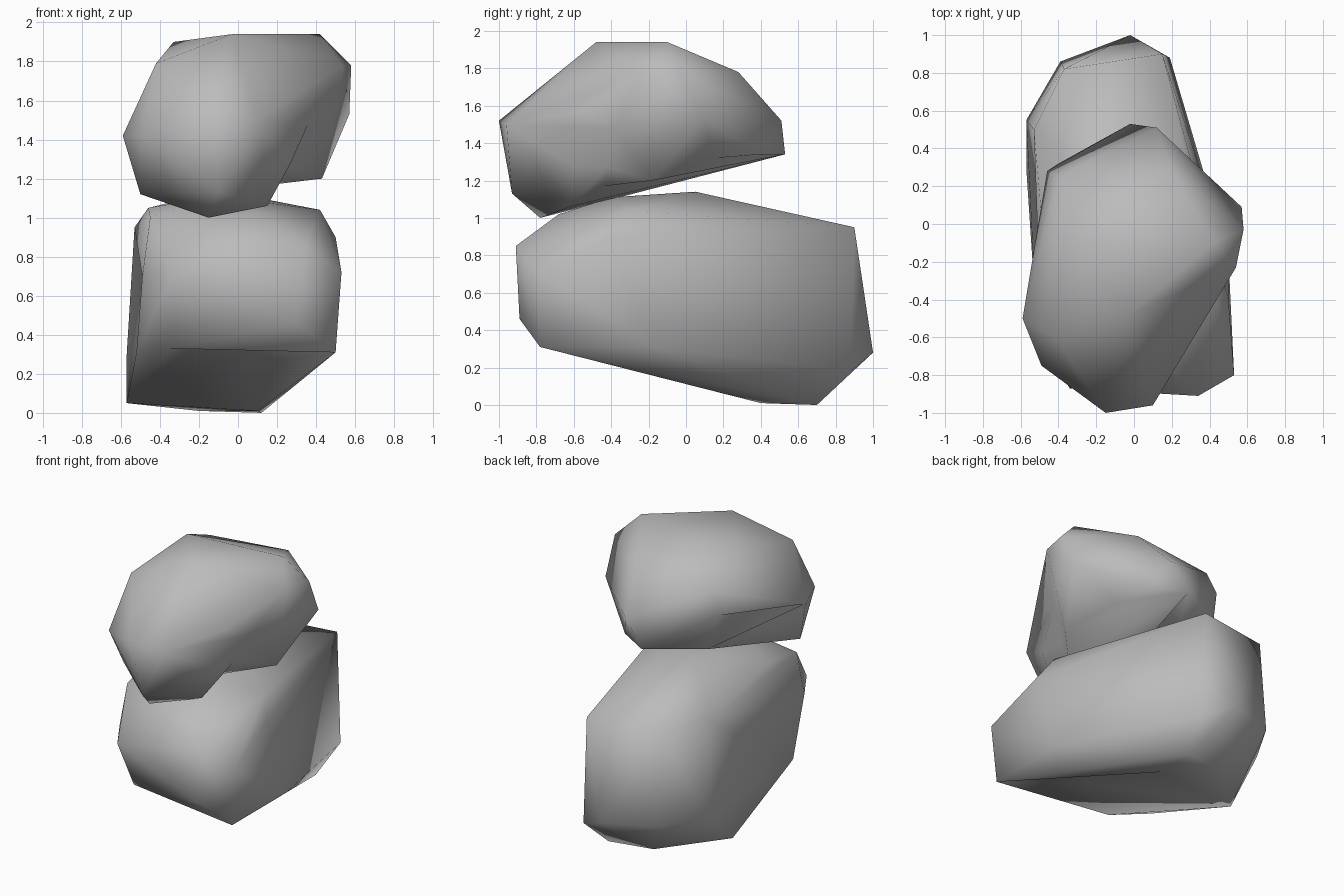
import bpy
import bmesh
from mathutils import Vector

default = bpy.data.objects.get("Cube")
if default:
    bpy.data.objects.remove(default, do_unlink=True)

# Plain stone colour
stone = bpy.data.materials.new("stone_grey")
stone.use_nodes = True
grey = (0.5, 0.5, 0.5, 1)
stone.diffuse_color = grey
stone.node_tree.nodes["Principled BSDF"].inputs["Base Color"].default_value = grey


def press_dent(bm, spot, target):
    """Split the hull edge closest to the spot and pull it to the target."""
    spot = Vector(spot)

    def distance(edge):
        a, b = (v.co for v in edge.verts)
        t = (spot - a).dot(b - a) / (b - a).length_squared
        return (a.lerp(b, min(max(t, 0.15), 0.85)) - spot).length

    edge = min(bm.edges, key=distance)
    result = bmesh.ops.subdivide_edges(bm, edges=[edge], cuts=1)
    for item in result["geom_inner"]:
        if isinstance(item, bmesh.types.BMVert):
            item.co = target


def boulder(name, corners, dents):
    """Wrap a chiselled stone around its corners and press in the hollows."""
    bm = bmesh.new()
    for corner in corners:
        bm.verts.new(corner)
    bmesh.ops.convex_hull(bm, input=list(bm.verts))
    loose = [v for v in bm.verts if not v.link_faces]
    bmesh.ops.delete(bm, geom=loose, context="VERTS")
    bmesh.ops.triangulate(bm, faces=list(bm.faces))
    for spot, target in dents:
        press_dent(bm, spot, target)
    bmesh.ops.recalc_face_normals(bm, faces=list(bm.faces))
    for face in bm.faces:
        face.smooth = True
    mesh = bpy.data.meshes.new(name)
    bm.to_mesh(mesh)
    bm.free()
    mesh.materials.append(stone)
    obj = bpy.data.objects.new(name, mesh)
    bpy.context.collection.objects.link(obj)
    return obj


# Lower stone: long block with an undercut front
boulder("lower_boulder", [
    # underside
    (-.57, .29, .05), (-.2, .65, .01), (.12, .7, 0), (.1, .4, .01),
    (.5, -.78, .31), (.5, -.17, .31), (-.35, -.67, .33),
    # front
    (.34, -.91, .85), (.3, -.89, .46), (-.34, -.87, .7), (.53, -.8, .72),
    # left and right flanks
    (-.52, -.46, .31), (-.49, -.63, .7), (-.57, .55, .3),
    (.5, -.4, .9), (-.53, .5, .95),
    # back
    (-.02, 1, .28), (.19, .88, .18), (.15, .9, .95),
    (-.39, .86, .3), (-.37, .82, .95),
    # crown
    (-.46, -.3, 1.05), (-.45, -.6, 1), (-.1, .05, 1.14),
    (-.1, -.4, 1.11), (.42, -.3, 1.04), (.1, -.68, 1.02),
], [
    # undercut, then the hollow along one flank
    ((.05, -.45, .25), (.05, -.45, .32)),
    ((.25, -.2, .2), (.2, -.2, .27)),
    ((-.53, .05, .65), (-.48, .05, .65)),
])

# Upper stone: head-like block leaning over the front
boulder("upper_boulder", [
    # front
    (-.15, -1, 1.52), (.1, -.96, 1.5), (-.1, -.93, 1.13),
    (-.49, -.75, 1.42), (-.59, -.5, 1.42), (.27, -.6, 1.28),
    # underside
    (-.5, -.57, 1.12), (-.15, -.78, 1), (.15, -.62, 1.06),
    (.3, -.33, 1.16), (.43, -.18, 1.2),
    # crown
    (-.42, -.6, 1.79), (-.33, -.1, 1.9), (-.03, -.48, 1.94),
    (.42, -.1, 1.94), (.2, .28, 1.78), (-.4, .25, 1.74),
    # flanks
    (.58, -.03, 1.78), (.57, .09, 1.53), (.54, -.23, 1.78), (-.46, .28, 1.6),
    # back
    (.12, .51, 1.52), (-.02, .53, 1.34), (.2, .4, 1.34), (-.4, .32, 1.36),
], [
    # neck hollow beside the front lobe
    ((.33, -.57, 1.62), (.3, -.57, 1.57)),
    ((.42, -.36, 1.48), (.36, -.38, 1.48)),
    ((.35, -.38, 1.24), (.26, -.42, 1.27)),
    ((.22, -.48, 1.11), (.18, -.44, 1.17)),
    # opposite flank
    ((-.56, -.35, 1.45), (-.44, -.35, 1.53)),
    ((-.5, -.25, 1.38), (-.43, -.3, 1.35)),
    # belly
    ((-.08, .15, 1.24), (-.08, .15, 1.31)),
    ((.3, .15, 1.27), (.27, .15, 1.32)),
    ((-.3, .1, 1.28), (-.27, .1, 1.31)),
])
